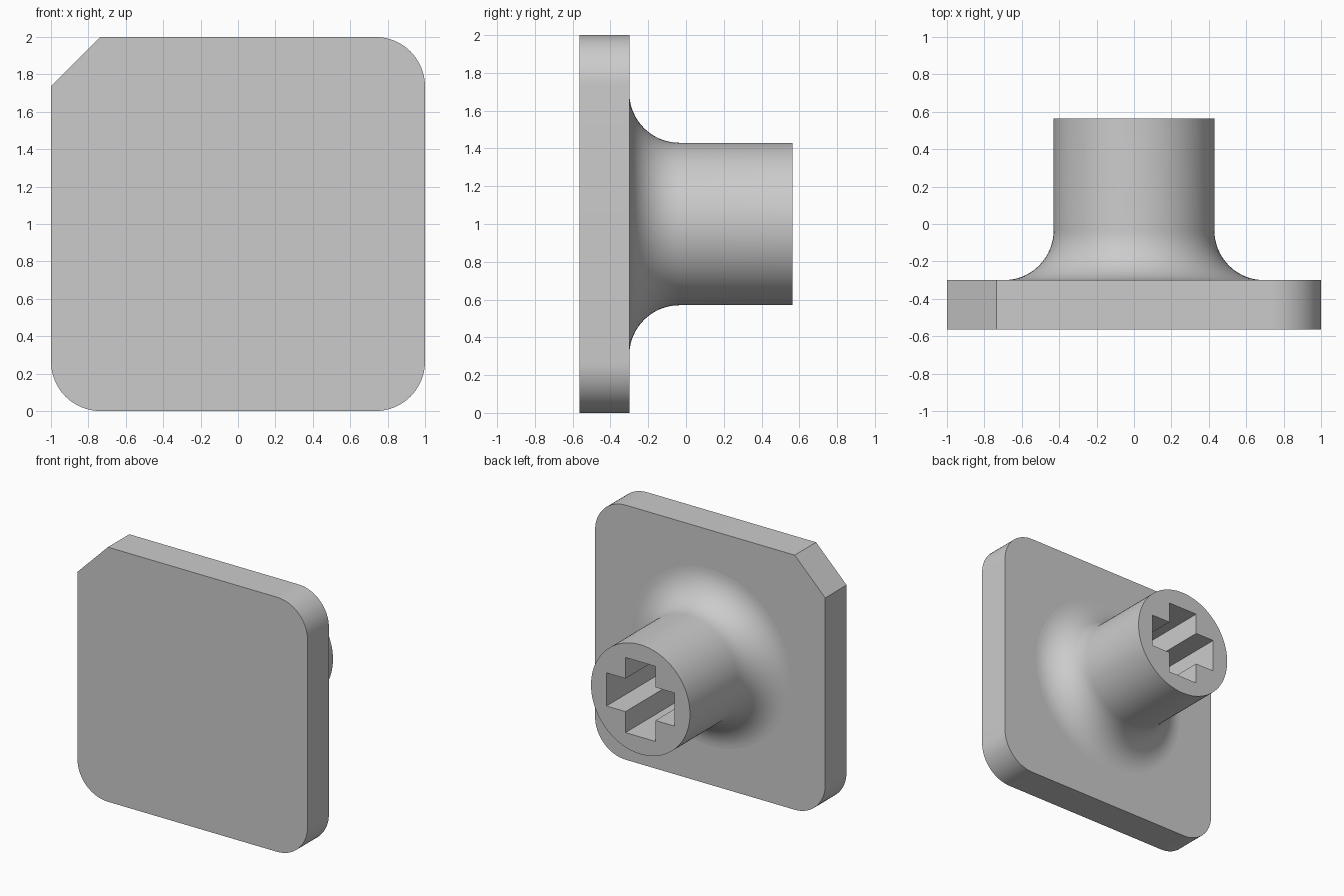
import bpy, bmesh, math
from mathutils import Vector, Matrix

cube = bpy.data.objects.get("Cube")
if cube:
    bpy.data.objects.remove(cube, do_unlink=True)

FRONT, PLATE_BACK, END = -0.565, -0.30, 0.565
CORNER = 0.265          # corner radius, chamfer and fillet size
STEM_R = 0.43
SLOT_LONG, SLOT_HALF = 0.295, 0.13

grey = bpy.data.materials.new("light_grey")
grey.use_nodes = True
colour = (0.6, 0.6, 0.6, 1)
grey.diffuse_color = colour
grey.node_tree.nodes["Principled BSDF"].inputs["Base Color"].default_value = colour


def make_object(name, bm):
    bmesh.ops.recalc_face_normals(bm, faces=bm.faces)
    mesh = bpy.data.meshes.new(name)
    bm.to_mesh(mesh)
    bm.free()
    mesh.materials.append(grey)
    obj = bpy.data.objects.new(name, mesh)
    bpy.context.collection.objects.link(obj)
    return obj


def prism(name, outline, y0, y1):
    """Extrude an (x, z) outline along y."""
    bm = bmesh.new()
    face = bm.faces.new([bm.verts.new((x, y0, z)) for x, z in outline])
    new = bmesh.ops.extrude_face_region(bm, geom=[face])["geom"]
    verts = [v for v in new if isinstance(v, bmesh.types.BMVert)]
    bmesh.ops.translate(bm, verts=verts, vec=(0, y1 - y0, 0))
    return make_object(name, bm)


def select_only(obj):
    bpy.ops.object.select_all(action="DESELECT")
    obj.select_set(True)
    bpy.context.view_layer.objects.active = obj


# Square plate: three round corners, one chamfered
outline = []
inner = 1 - CORNER
for quarter, (sx, sz) in enumerate([(1, 1), (-1, 1), (-1, -1), (1, -1)]):
    steps = 1 if (sx, sz) == (-1, 1) else 16
    for i in range(steps + 1):
        a = math.pi / 2 * (quarter + i / steps)
        outline.append((sx * inner + CORNER * math.cos(a),
                        1 + sz * inner + CORNER * math.sin(a)))
plate = prism("plate", outline, FRONT, PLATE_BACK)

# Round stem flaring into the plate, turned around the y axis
profile = [(0, PLATE_BACK - 0.01), (STEM_R + CORNER, PLATE_BACK - 0.01)]
for i in range(17):
    a = math.pi / 2 * i / 16
    profile.append((STEM_R + CORNER * (1 - math.sin(a)),
                    PLATE_BACK + CORNER * (1 - math.cos(a))))
profile += [(STEM_R, END), (0, END)]
bm = bmesh.new()
pts = [bm.verts.new((r, y, 0)) for r, y in profile]
edges = [bm.edges.new(pair) for pair in zip(pts, pts[1:])]
bmesh.ops.spin(bm, geom=pts + edges, cent=(0, 0, 0), axis=(0, 1, 0),
               angle=math.tau, steps=96, use_duplicate=False)
bmesh.ops.remove_doubles(bm, verts=bm.verts, dist=0.0001)
bmesh.ops.transform(bm, matrix=Matrix.Translation(Vector((0, 0, 1))), verts=bm.verts)
stem = make_object("stem", bm)

# Cross-shaped socket cut into the stem end
cross = []
for k in range(4):
    c, s = round(math.cos(k * math.pi / 2)), round(math.sin(k * math.pi / 2))
    for x, z in [(SLOT_LONG, -SLOT_HALF), (SLOT_LONG, SLOT_HALF), (SLOT_HALF, SLOT_HALF)]:
        cross.append((x * c - z * s, 1 + x * s + z * c))
cutter = prism("socket_cutter", cross, PLATE_BACK + 0.01, END + 0.1)
cutter.hide_render = True
cut = stem.modifiers.new("socket", "BOOLEAN")
cut.operation = "DIFFERENCE"
cut.solver = "EXACT"
cut.object = cutter
select_only(stem)
bpy.ops.object.modifier_apply(modifier=cut.name)
bpy.data.objects.remove(cutter, do_unlink=True)

for obj in (plate, stem):
    select_only(obj)
    bpy.ops.object.shade_smooth_by_angle(angle=math.radians(30))
